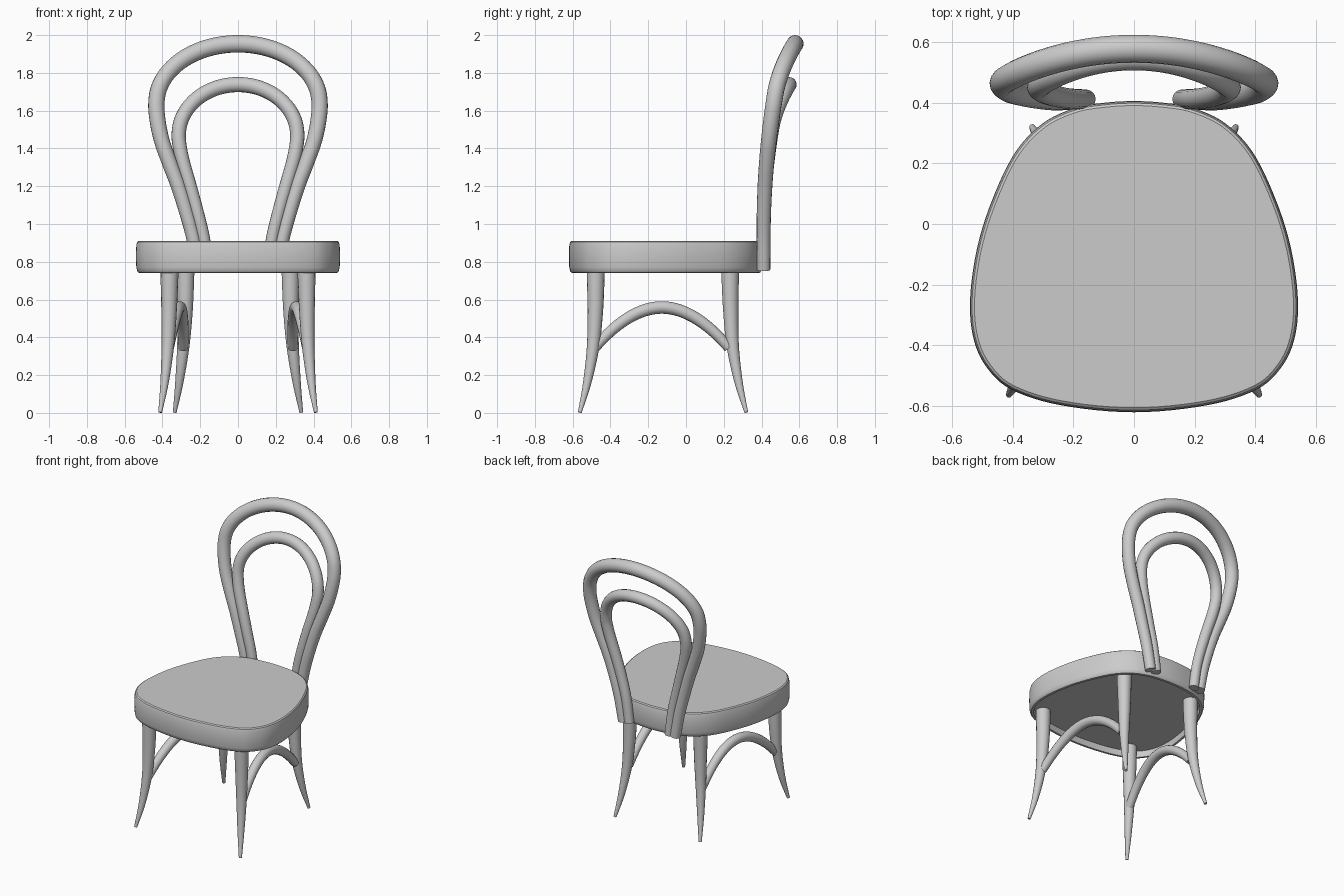
import bpy, bmesh, math
from mathutils import Vector

if "Cube" in bpy.data.objects:
    bpy.data.objects.remove(bpy.data.objects["Cube"])


def spline(pts, steps=8, closed=False):
    """Catmull-Rom curve through points of any dimension."""
    P = [Vector(p) for p in pts]
    n = len(P)
    if closed:
        get = lambda i: P[i % n]
    else:
        P = [P[0] * 2 - P[1]] + P + [P[-1] * 2 - P[-2]]
        get = lambda i: P[i + 1]
    out = []
    for i in range(n if closed else n - 1):
        a, b, c, d = (get(i + k) for k in (-1, 0, 1, 2))
        for s in range(steps):
            t = s / steps
            out.append(0.5 * (2 * b + (c - a) * t + (2 * a - 5 * b + 4 * c - d) * t * t
                              + (3 * b - a - 3 * c + d) * t ** 3))
    if not closed:
        out.append(P[-2].copy())
    return out


def smooth(ob, angle=40):
    bpy.ops.object.select_all(action='DESELECT')
    ob.select_set(True)
    bpy.context.view_layer.objects.active = ob
    if ob.type == 'CURVE':
        bpy.ops.object.convert(target='MESH')
    bpy.ops.object.shade_smooth_by_angle(angle=math.radians(angle))


def tube(name, pts, side=1):
    """Round capped rod through (x, y, z, radius) points."""
    path = spline(pts)
    cu = bpy.data.curves.new(name, 'CURVE')
    cu.dimensions = '3D'
    cu.bevel_depth = 1
    cu.bevel_resolution = 6
    cu.use_fill_caps = True
    sp = cu.splines.new('POLY')
    sp.points.add(len(path) - 1)
    for p, (x, y, z, r) in zip(sp.points, path):
        p.co = (x * side, y, z, 1)
        p.radius = r
    ob = bpy.data.objects.new(name, cu)
    bpy.context.collection.objects.link(ob)
    smooth(ob)


# Seat: rounded outline lofted through an edge profile, hollow underneath
half = [(0.10, 0.399), (0.195, 0.382), (0.30, 0.332), (0.392, 0.235), (0.467, 0.08),
        (0.517, -0.08), (0.540, -0.25), (0.528, -0.38), (0.483, -0.475), (0.402, -0.546),
        (0.24, -0.597)]
outline = spline([(0, 0.405)] + half + [(0, -0.62)] + [(-x, y) for x, y in half[::-1]],
                 6, True)
profile = [(0.015, 0.911), (0.007, 0.905), (0.002, 0.887), (0, 0.83),
           (0.002, 0.770), (0.007, 0.750), (0.014, 0.742), (0.03, 0.741), (0.032, 0.785)]
n = len(outline)
bm = bmesh.new()
rings = []
for inset, z in profile:
    ring = []
    for i, p in enumerate(outline):
        t = (outline[(i + 1) % n] - outline[i - 1]).normalized()
        ring.append(bm.verts.new((p.x + t.y * inset, p.y - t.x * inset, z)))
    rings.append(ring)
for a, b in zip(rings, rings[1:]):
    for i in range(n):
        j = (i + 1) % n
        bm.faces.new((a[i], a[j], b[j], b[i]))
bm.faces.new(rings[0])
bm.faces.new(rings[-1])
bmesh.ops.recalc_face_normals(bm, faces=bm.faces)
me = bpy.data.meshes.new("seat")
bm.to_mesh(me)
bm.free()
seat = bpy.data.objects.new("seat", me)
bpy.context.collection.objects.link(seat)
smooth(seat, 35)


# Back hoops: flared sides joined by a half ellipse that also bows rearward in plan
def hoop(name, sides, a, z0, b, y0, y1, r0, r1):
    rad = lambda z: r0 + (r1 - r0) * (z - 0.757) / (z0 + b - 0.757)
    left = [(x, 0.411 + (y0 - 0.411) * (max(0, z - 0.95) / (z0 - 0.95)) ** 2, z, rad(z))
            for x, z in sides]
    arc = []
    for i in range(13):
        t = math.pi * i / 12
        s = math.sin(t)
        z = z0 + b * s
        arc.append((a * math.cos(t), y0 + (y1 - y0) * (0.3 * s + 0.7 * s * s), z, rad(z)))
    tube(name, left + arc + [(-p[0],) + p[1:] for p in left[::-1]])


hoop("outer_back_hoop", [(0.205, 0.757), (0.236, 0.92), (0.273, 1.06), (0.316, 1.2),
                         (0.361, 1.32), (0.403, 1.44), (0.426, 1.55)],
     0.432, 1.64, 0.314, 0.465, 0.577, 0.035, 0.046)
hoop("inner_back_hoop", [(0.158, 0.757), (0.181, 0.92), (0.215, 1.06), (0.254, 1.2),
                         (0.289, 1.32), (0.307, 1.40)],
     0.314, 1.47, 0.268, 0.45, 0.546, 0.032, 0.040)

# Legs and side stretchers, mirrored left and right
for side, tag in ((1, "right"), (-1, "left")):
    tube("front_leg_" + tag, [(0.363, -0.478, 0.785, 0.048), (0.363, -0.478, 0.72, 0.047),
                              (0.365, -0.480, 0.54, 0.041), (0.372, -0.492, 0.35, 0.033),
                              (0.389, -0.523, 0.16, 0.022), (0.412, -0.562, 0.003, 0.010)], side)
    tube("back_leg_" + tag, [(0.278, 0.234, 0.785, 0.048), (0.278, 0.234, 0.72, 0.047),
                             (0.280, 0.237, 0.54, 0.041), (0.290, 0.248, 0.35, 0.033),
                             (0.311, 0.279, 0.16, 0.022), (0.335, 0.319, 0.003, 0.010)], side)
    arch = []
    for i in range(-5, 6):
        u = i / 5
        arch.append((0.310 - 0.038 * u + 0.018 * u * u, -0.128 + 0.355 * u,
                     0.558 - 0.213 * abs(u) ** 1.95, 0.033 - 0.006 * u * u))
    tube("side_stretcher_" + tag, arch, side)
